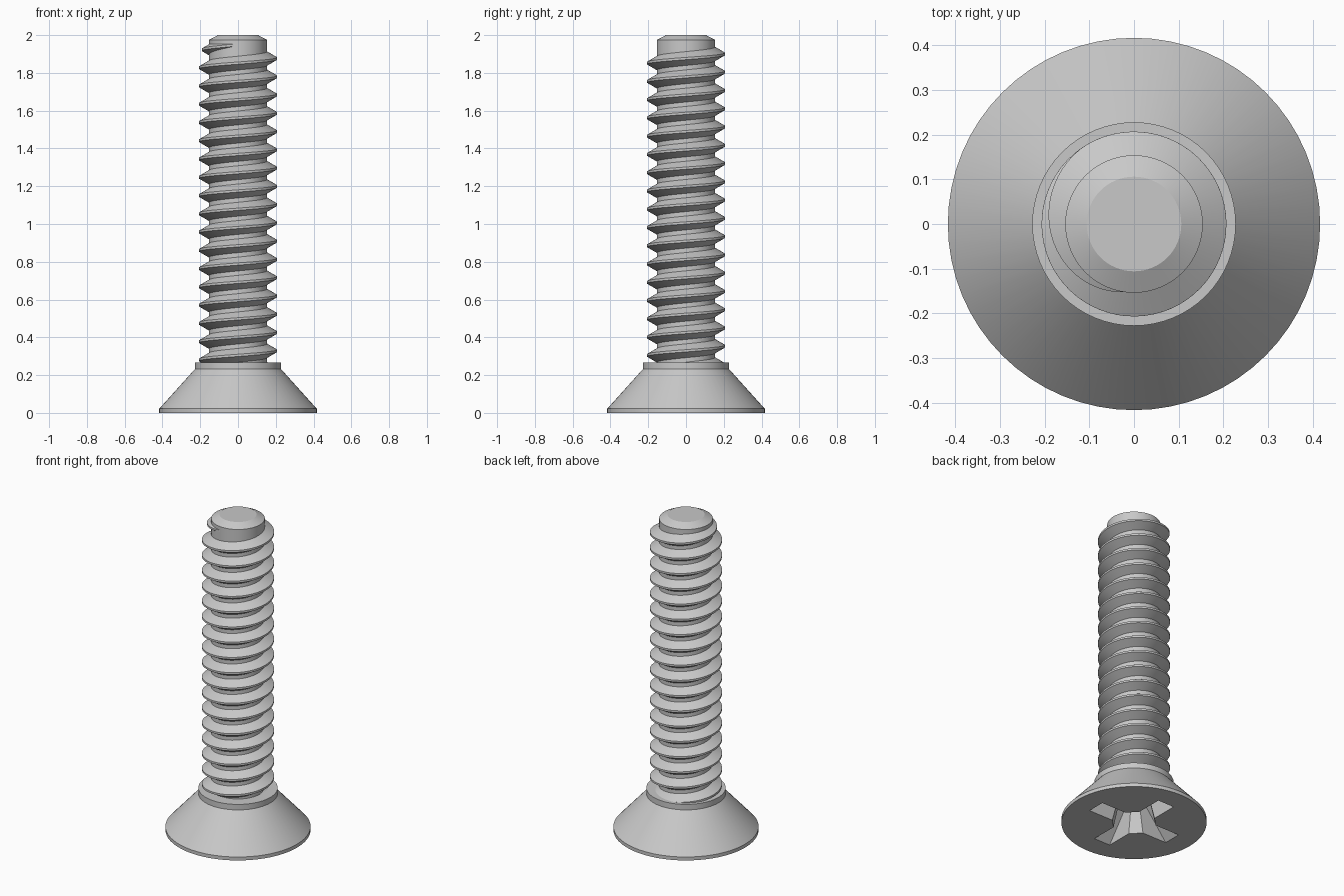
import bpy
import bmesh
from math import cos, sin, pi, tan, radians

default_cube = bpy.data.objects.get("Cube")
if default_cube:
    bpy.data.objects.remove(default_cube, do_unlink=True)

SEGMENTS = 64
PITCH = 0.0967
CORE_R, CREST_R = 0.154, 0.207

steel = bpy.data.materials.new("grey_steel")
steel.use_nodes = True
colour = (0.58, 0.58, 0.58, 1)
steel.diffuse_color = colour
steel.node_tree.nodes["Principled BSDF"].inputs["Base Color"].default_value = colour


def make_object(name, bm):
    bmesh.ops.recalc_face_normals(bm, faces=bm.faces)
    mesh = bpy.data.meshes.new(name)
    bm.to_mesh(mesh)
    bm.free()
    mesh.materials.append(steel)
    obj = bpy.data.objects.new(name, mesh)
    bpy.context.collection.objects.link(obj)
    return obj


def activate(obj):
    bpy.ops.object.select_all(action='DESELECT')
    obj.select_set(True)
    bpy.context.view_layer.objects.active = obj


def smooth(obj):
    activate(obj)
    bpy.ops.object.shade_smooth_by_angle(angle=radians(20))


def loft(name, rings):
    """Skin a stack of matching closed rings and cap both ends."""
    bm = bmesh.new()
    loops = [[bm.verts.new(p) for p in ring] for ring in rings]
    count = len(loops[0])
    for low, high in zip(loops, loops[1:]):
        for i in range(count):
            j = (i + 1) % count
            bm.faces.new((low[i], low[j], high[j], high[i]))
    bm.faces.new(loops[0])
    bm.faces.new(loops[-1])
    return make_object(name, bm)


def circle(r, z):
    return [(r * cos(2 * pi * i / SEGMENTS), r * sin(2 * pi * i / SEGMENTS), z)
            for i in range(SEGMENTS)]


def cross(length, width, neck, z):
    """Four-armed outline with chamfered inner corners."""
    arm = [(neck, -width), (length, -width), (length, width), (neck, width)]
    points = []
    for k in range(4):
        c, s = cos(k * pi / 2), sin(k * pi / 2)
        points += [(x * c - y * s, x * s + y * c, z) for x, y in arm]
    return points


# Countersunk head with collar
head = loft("head", [circle(r, z) for r, z in (
    (0.417, 0), (0.417, 0.022), (0.228, 0.232), (0.228, 0.267))])

# Cross recess cut into the underside of the head
cutter = loft("recess_cutter", [
    cross(0.295, 0.058, 0.117, -0.01),
    cross(0.1, 0.04, 0.07, 0.2)])
cutter.hide_render = True
cut = head.modifiers.new("recess", 'BOOLEAN')
cut.operation = 'DIFFERENCE'
cut.solver = 'EXACT'
cut.object = cutter
activate(head)
bpy.ops.object.modifier_apply(modifier=cut.name)
bpy.data.objects.remove(cutter, do_unlink=True)
smooth(head)

# Shank core with chamfered tip
shank = loft("shank", [circle(r, z) for r, z in (
    (CORE_R, 0.24), (CORE_R, 1.975), (0.106, 2))])
smooth(shank)

# Right-handed thread: trapezoid section swept up a helix, sinking away at the tip
crest = PITCH / 16
root_r = 0.149
base = crest + (CREST_R - root_r) * tan(radians(30))
section = ((root_r, -base), (CREST_R, -crest), (CREST_R, crest), (root_r, base))
start, fade, end = -17, 0.34, 0.74
steps = round((end - start) * SEGMENTS)
rings = []
for i in range(steps + 1):
    turn = start + (end - start) * i / steps
    sink = max(0, (turn - fade) / (end - fade)) ** 1.3 * (CREST_R - CORE_R + 0.002)
    a = 2 * pi * turn
    z = 1.876 + PITCH * turn
    rings.append([((r - sink) * cos(a), (r - sink) * sin(a), z + dz)
                  for r, dz in section])
smooth(loft("thread", rings))
